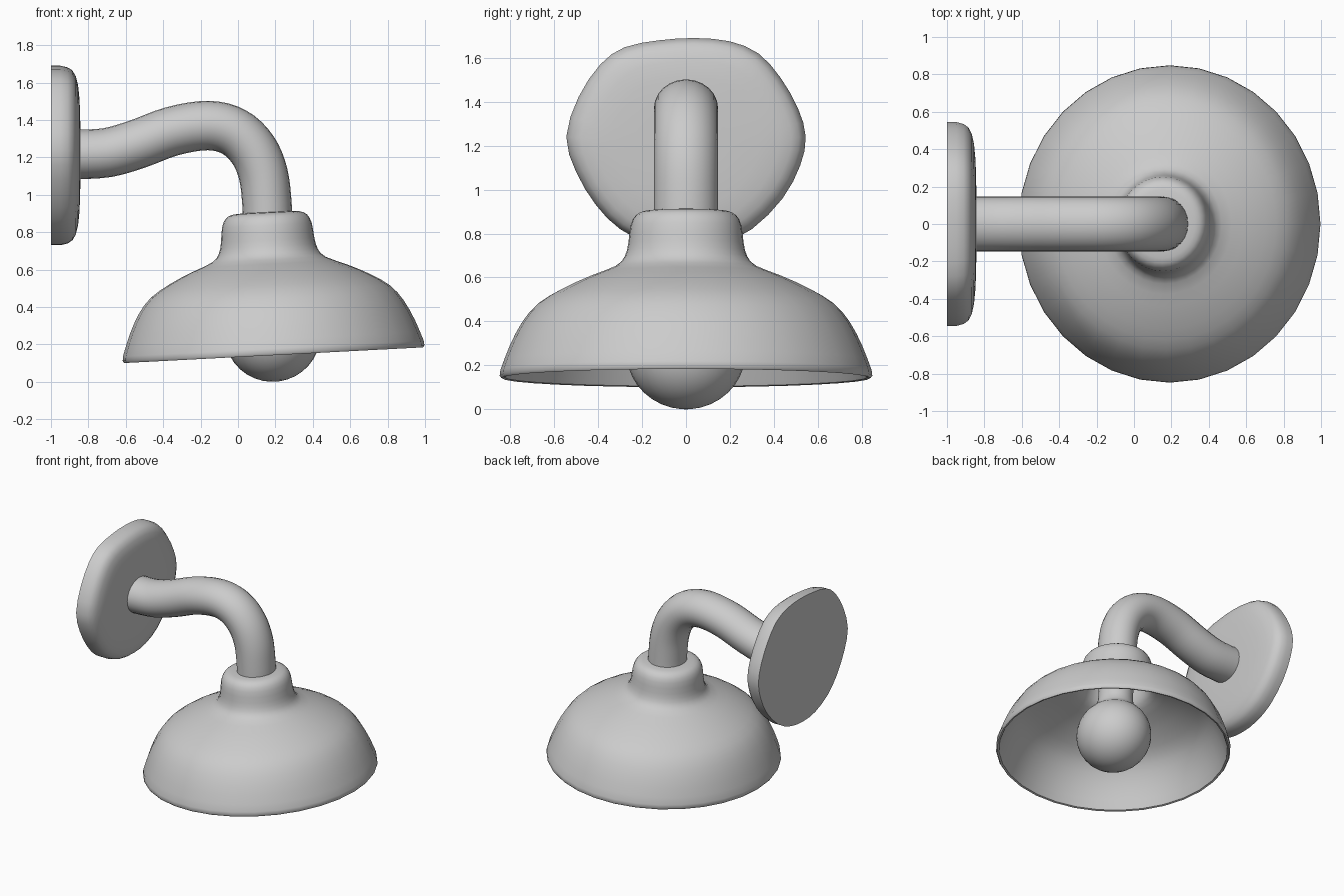
import bpy, bmesh, math
from mathutils import Vector, Matrix

if "Cube" in bpy.data.objects:
    bpy.data.objects.remove(bpy.data.objects["Cube"])


def smooth_path(pts, steps, closed=False):
    """Catmull-Rom interpolation through a few 2D points."""
    pts = [Vector(p) for p in pts]
    n = len(pts)
    out = []
    for i in range(n if closed else n - 1):
        if closed:
            a, b, c, d = (pts[(i + k) % n] for k in (-1, 0, 1, 2))
        else:
            a, b, c, d = (pts[min(max(i + k, 0), n - 1)] for k in (-1, 0, 1, 2))
        for s in range(steps):
            t = s / steps
            out.append(0.5 * (2 * b + (c - a) * t + (2 * a - 5 * b + 4 * c - d) * t ** 2
                              + (3 * b - 3 * c + d - a) * t ** 3))
    if not closed:
        out.append(pts[-1])
    return out


def loft(name, rings, matrix=None, angle=45):
    """Skin a list of vertex rings and cap both ends."""
    bm = bmesh.new()
    loops = [[bm.verts.new(p) for p in r] for r in rings]
    for r0, r1 in zip(loops, loops[1:]):
        n = len(r0)
        for i in range(n):
            j = (i + 1) % n
            bm.faces.new((r0[i], r0[j], r1[j], r1[i]))
    bm.faces.new(loops[0])
    bm.faces.new(loops[-1])
    bmesh.ops.recalc_face_normals(bm, faces=bm.faces)
    mesh = bpy.data.meshes.new(name)
    if matrix:
        bm.transform(matrix)
    bm.to_mesh(mesh)
    bm.free()
    ob = bpy.data.objects.new(name, mesh)
    bpy.context.collection.objects.link(ob)
    bpy.ops.object.select_all(action='DESELECT')
    ob.select_set(True)
    bpy.context.view_layer.objects.active = ob
    bpy.ops.object.shade_smooth_by_angle(angle=math.radians(angle))
    return ob


def circle(n):
    return [(math.cos(2 * math.pi * i / n), math.sin(2 * math.pi * i / n)) for i in range(n)]


def lathe(name, profile, matrix, n=32):
    return loft(name, [[(r * c, r * s, h) for c, s in circle(n)] for r, h in profile], matrix)


# Wall plate: softly irregular disc with a rounded front edge
outline = smooth_path([(0.04, 1.69), (0.2, 1.675), (0.33, 1.62), (0.43, 1.51), (0.51, 1.37),
                       (0.545, 1.24), (0.52, 1.11), (0.44, 0.96), (0.3, 0.82), (0.15, 0.75),
                       (0, 0.73), (-0.15, 0.748), (-0.3, 0.82), (-0.41, 0.93), (-0.5, 1.08),
                       (-0.545, 1.24), (-0.49, 1.42), (-0.39, 1.57), (-0.28, 1.648),
                       (-0.12, 1.68)], 2, True)
mid = 1.215
plate_rings = [[(x, p.x * s, mid + (p.y - mid) * s) for p in outline]
               for x, s in [(-1, 1), (-0.95, 1), (-0.91, 0.98), (-0.885, 0.945), (-0.867, 0.88),
                            (-0.855, 0.78), (-0.847, 0.62), (-0.843, 0.35)]]
loft("wall_plate", plate_rings)

# Bent arm: slightly oval tube swept along a path in the xz plane
path = smooth_path([(-0.87, 1.215), (-0.7, 1.225), (-0.54, 1.27), (-0.35, 1.34), (-0.16, 1.37),
                    (-0.02, 1.335), (0.08, 1.24), (0.135, 1.11), (0.155, 0.95), (0.158, 0.84)], 4)
arm_rings = []
for i, p in enumerate(path):
    t = (path[min(i + 1, len(path) - 1)] - path[max(i - 1, 0)]).normalized()
    arm_rings.append([(p.x - t.y * 0.132 * c, 0.146 * s, p.y + t.x * 0.132 * c)
                      for c, s in circle(24)])
loft("arm", arm_rings)

# Shade and bulb share a tilted axis, a little wider in y
tilt = (Matrix.Translation((0.19, 0, 0.158)) @ Matrix.Rotation(math.radians(-3), 4, 'Y')
        @ Matrix.Diagonal((1, 1.05, 1, 1)))

# Shade: outer wall with neck, rolled rim and inner wall
outer = smooth_path([(0.1, 0.75), (0.175, 0.746), (0.217, 0.727), (0.24, 0.68), (0.25, 0.6),
                     (0.265, 0.54), (0.305, 0.495), (0.42, 0.447), (0.535, 0.392),
                     (0.64, 0.325), (0.71, 0.24), (0.765, 0.13), (0.805, 0.02)], 2)
inner = smooth_path([(0.78, 0.005), (0.74, 0.11), (0.685, 0.215), (0.615, 0.298), (0.51, 0.362),
                     (0.4, 0.415), (0.28, 0.462), (0.23, 0.51), (0.21, 0.6), (0.2, 0.68)], 2)
rim = [Vector((0.808, -0.005)), Vector((0.8, -0.016)), Vector((0.787, -0.012))]
lathe("shade", outer + rim + inner + [Vector((0.05, 0.685))], tilt)

# Bulb: round globe flowing into a neck that reaches the socket
globe = [(0.258 * math.sin(a), 0.1 - 0.258 * math.cos(a))
         for a in [math.radians(d) for d in range(5, 146, 10)]]
neck = [(0.132, 0.335), (0.122, 0.38), (0.12, 0.45), (0.12, 0.7)]
lathe("bulb", globe + neck, tilt)
